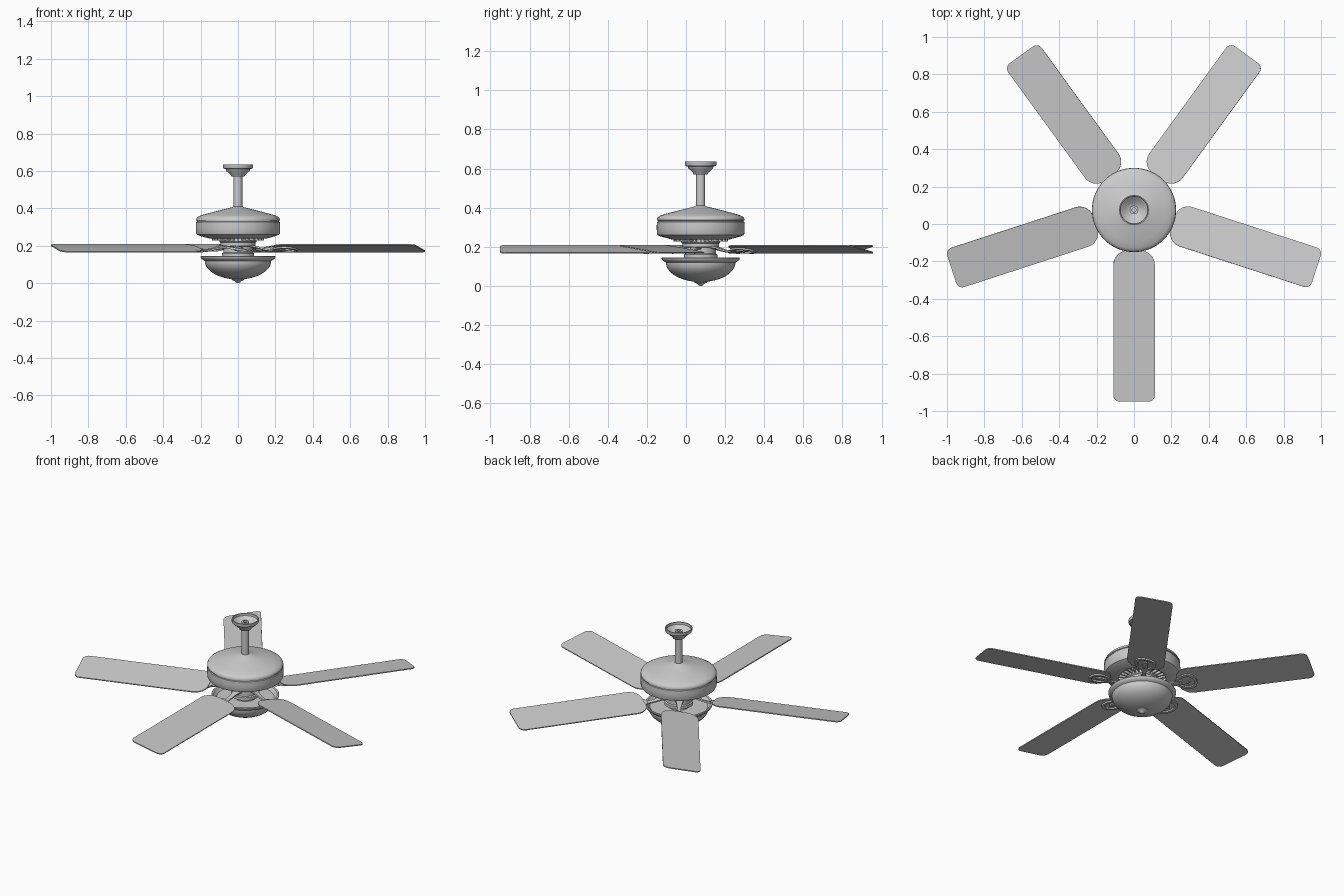
import bpy, bmesh
from math import sin, cos, pi, radians
from mathutils import Matrix, Vector

if "Cube" in bpy.data.objects:
    bpy.data.objects.remove(bpy.data.objects["Cube"])

CY = 0.075      # hub axis sits a little behind the origin
BLADE_Z = 0.184
PITCH = radians(-10)


def add_object(name, bm, matrix=None, angle=35):
    bmesh.ops.recalc_face_normals(bm, faces=bm.faces)
    mesh = bpy.data.meshes.new(name)
    bm.to_mesh(mesh)
    bm.free()
    ob = bpy.data.objects.new(name, mesh)
    bpy.context.collection.objects.link(ob)
    ob.matrix_world = matrix or Matrix.Translation((0, CY, 0))
    bpy.ops.object.select_all(action='DESELECT')
    ob.select_set(True)
    bpy.context.view_layer.objects.active = ob
    bpy.ops.object.shade_smooth_by_angle(angle=radians(angle))
    return ob


def lathe(name, profile, closed=False, steps=64):
    """Spin an (r, z) profile around the hub axis."""
    bm = bmesh.new()
    vs = [bm.verts.new((r, 0, z)) for r, z in profile]
    pairs = list(zip(vs, vs[1:])) + ([(vs[-1], vs[0])] if closed else [])
    es = [bm.edges.new(p) for p in pairs]
    bmesh.ops.spin(bm, geom=vs + es, cent=(0, 0, 0), axis=(0, 0, 1),
                   angle=2 * pi, steps=steps, use_duplicate=False)
    bmesh.ops.remove_doubles(bm, verts=bm.verts, dist=1e-5)
    return add_object(name, bm)


def extrude_up(bm, faces, height):
    out = bmesh.ops.extrude_face_region(bm, geom=faces)
    vs = [g for g in out['geom'] if isinstance(g, bmesh.types.BMVert)]
    bmesh.ops.translate(bm, verts=vs, vec=(0, 0, height))


# Ceiling canopy: open cup
lathe("ceiling_canopy", [(0.02, 0.57), (0.035, 0.57), (0.04, 0.58), (0.062, 0.6),
      (0.066, 0.61), (0.078, 0.614), (0.08, 0.618), (0.08, 0.635), (0.074, 0.635),
      (0.073, 0.62), (0.06, 0.61), (0.036, 0.585), (0.02, 0.58)], True)
# Hollow down rod
lathe("down_rod", [(0.023, 0.4), (0.023, 0.615), (0.011, 0.615), (0.011, 0.4)], True, 32)

# Motor housing with a shoulder groove
lathe("motor_housing", [(0, 0.412), (0.025, 0.41), (0.035, 0.405), (0.1, 0.389),
      (0.17, 0.371), (0.205, 0.36), (0.219, 0.352), (0.224, 0.343), (0.224, 0.336),
      (0.219, 0.334), (0.219, 0.329), (0.224, 0.327), (0.225, 0.3), (0.224, 0.268),
      (0.22, 0.26), (0.205, 0.253), (0.15, 0.238), (0.14, 0.238), (0.13, 0.245), (0, 0.245)])
# Switch housing and flywheel under the motor
lathe("flywheel", [(0, 0.245), (0.1, 0.245), (0.1, 0.222), (0.094, 0.217),
      (0.094, 0.2), (0.078, 0.196), (0.078, 0.165), (0.085, 0.16),
      (0.085, 0.142), (0.06, 0.137), (0.06, 0.12), (0, 0.12)])
# Cooling ribs around the motor's underside
bm = bmesh.new()
for i in range(28):
    m = (Matrix.Rotation(2 * pi * i / 28, 4, 'Z') @ Matrix.Translation((0.117, 0, 0.236))
         @ Matrix.Diagonal((0.045, 0.009, 0.016, 1)))
    bmesh.ops.create_cube(bm, size=1, matrix=m)
add_object("cooling_ribs", bm)

# Light bowl: rim with recessed pan, and the rounded shade
lathe("light_fitter", [(0, 0.124), (0.17, 0.124), (0.187, 0.143), (0.197, 0.145),
      (0.2, 0.142), (0.198, 0.134), (0.188, 0.125), (0.178, 0.12), (0.17, 0.114), (0, 0.114)])
bowl = [(0.178 * cos(a), 0.12 - 0.1 * sin(a)) for a in [pi / 2 * i / 14 for i in range(14)]]
lathe("light_bowl", bowl + [(0, 0.02)])
lathe("bowl_finial", [(0, 0.03), (0.034, 0.025), (0.034, 0.019), (0.026, 0.014),
      (0.016, 0.01), (0.012, 0.004), (0.006, 0.0005), (0, 0)], steps=32)


def rounded_outline(x0, x1, hw, r_in, r_out, n=8):
    """Blade outline: generous inner corners, tight outer corners."""
    pts = []
    for cx, cy, r, start in ((x1 - r_out, hw - r_out, r_out, 0),
                             (x0 + r_in, hw - r_in, r_in, 90),
                             (x0 + r_in, -hw + r_in, r_in, 180),
                             (x1 - r_out, -hw + r_out, r_out, 270)):
        for i in range(n + 1):
            a = radians(start + 90 * i / n)
            pts.append((cx + r * cos(a), cy + r * sin(a), 0))
    return pts


def blade():
    bm = bmesh.new()
    f = bm.faces.new([bm.verts.new(p) for p in rounded_outline(0.218, 1.025, 0.112, 0.075, 0.035)])
    extrude_up(bm, [f], 0.006)
    return bm


def iron():
    bm = bmesh.new()
    # Tapered arm running out from the flywheel, as (reach, half width, height)
    rows = [(0.07, 0.026, 0.006), (0.105, 0.018, 0.004), (0.15, 0.011, -0.009),
            (0.19, 0.012, -0.014), (0.22, 0.024, -0.01)]
    pairs = [[bm.verts.new((x, s * w, z)) for s in (-1, 1)] for x, w, z in rows]
    faces = [bm.faces.new((a[0], b[0], b[1], a[1])) for a, b in zip(pairs, pairs[1:])]
    extrude_up(bm, faces, 0.009)
    # Teardrop loop and inner medallion clamped under the blade
    n = 40
    rings = []
    for cx, rx, ry in ((0.265, 0.068, 0.062), (0.267, 0.05, 0.045)):
        rings.append([bm.verts.new((cx + rx * cos(t), ry * sin(t) * (1 + 0.25 * cos(t)), -0.009))
                      for t in [2 * pi * i / n for i in range(n)]])
    o, k = rings
    faces = [bm.faces.new((o[i], o[(i + 1) % n], k[(i + 1) % n], k[i])) for i in range(n)]
    extrude_up(bm, faces, 0.01)
    tongue = [bm.verts.new((0.25 + 0.046 * cos(2 * pi * i / 24), 0.018 * sin(2 * pi * i / 24), -0.008))
              for i in range(24)]
    extrude_up(bm, [bm.faces.new(tongue)], 0.009)
    # Screw heads
    for x, y in ((0.235, 0), (0.275, 0), (0.324, 0)):
        bmesh.ops.create_uvsphere(bm, u_segments=12, v_segments=6, radius=1,
                                  matrix=Matrix.Translation((x, y, -0.009))
                                  @ Matrix.Diagonal((0.007, 0.007, 0.004, 1)))
    return bm


# Five blades with their irons, evenly spaced and pitched
for i in range(5):
    place = (Matrix.Translation((0, CY, BLADE_Z)) @ Matrix.Rotation(radians(-90 + 72 * i), 4, 'Z')
             @ Matrix.Rotation(PITCH, 4, 'X'))
    add_object(f"blade_{i + 1}", blade(), place)
    add_object(f"blade_iron_{i + 1}", iron(), place)
